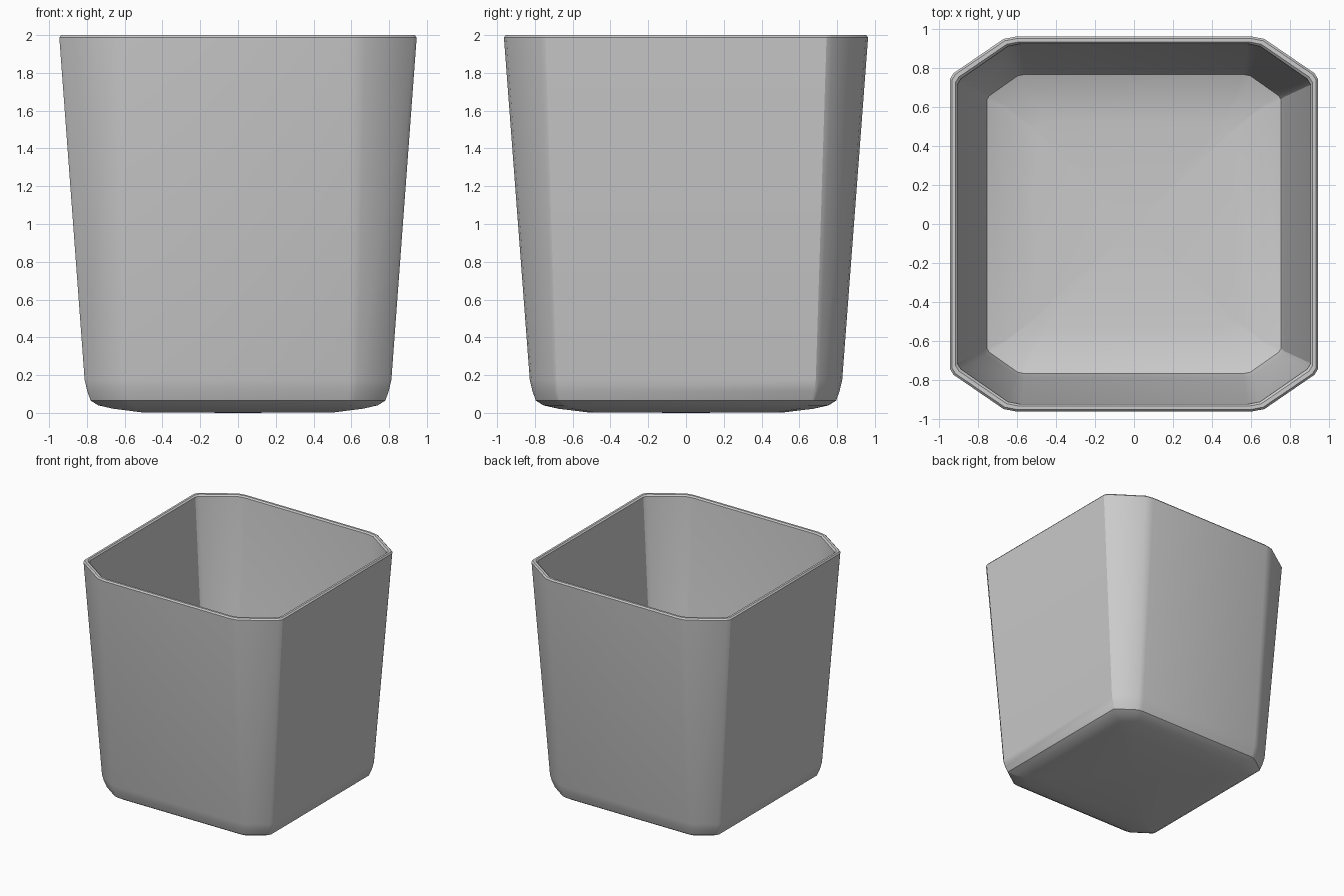
import bpy, bmesh, math

if "Cube" in bpy.data.objects:
    bpy.data.objects.remove(bpy.data.objects["Cube"])

# half width x, half depth y, height z, corner cut along x, corner cut along y
profile = [
    # outer underside, from the centre out
    (0.51, 0.52, 0.003, 0.06, 0.04),
    (0.66, 0.675, 0.022, 0.13, 0.08),
    (0.74, 0.755, 0.04, 0.18, 0.12),
    (0.78, 0.795, 0.065, 0.20, 0.13),
    # outer wall
    (0.798, 0.813, 0.115, 0.21, 0.135),
    (0.812, 0.827, 0.175, 0.22, 0.14),
    # rim
    (0.946, 0.964, 1.988, 0.345, 0.22),
    (0.936, 0.954, 2.0, 0.34, 0.215),
    (0.918, 0.936, 2.0, 0.33, 0.21),
    (0.908, 0.926, 1.988, 0.325, 0.21),
    # inner wall
    (0.774, 0.789, 0.18, 0.21, 0.135),
    (0.754, 0.769, 0.10, 0.195, 0.128),
    # inner floor
    (0.66, 0.675, 0.065, 0.13, 0.08),
    (0.51, 0.52, 0.043, 0.06, 0.04),
]


def ring(bm, x, y, z, cx, cy):
    # one softened corner, mirrored into the other three
    c = [(x, y - cy), (x - 0.055 * cx, y - 0.86 * cy),
         (x - 0.80 * cx, y - 0.06 * cy), (x - cx, y)]
    pts = (c + [(-a, b) for a, b in reversed(c)]
           + [(-a, -b) for a, b in c] + [(a, -b) for a, b in reversed(c)])
    return [bm.verts.new((a, b, z)) for a, b in pts]


# cup shell: rings joined into walls, closed by floor and underside
bm = bmesh.new()
rings = [ring(bm, *p) for p in profile]
for lo, hi in zip(rings, rings[1:]):
    n = len(lo)
    for i in range(n):
        j = (i + 1) % n
        bm.faces.new((lo[i], lo[j], hi[j], hi[i]))
for r, z in ((rings[0], 0.0), (rings[-1], 0.04)):
    centre = bm.verts.new((0, 0, z))
    for i in range(len(r)):
        bm.faces.new((r[i], r[(i + 1) % len(r)], centre))
bmesh.ops.recalc_face_normals(bm, faces=bm.faces)
mesh = bpy.data.meshes.new("planter_pot")
bm.to_mesh(mesh)
bm.free()

pot = bpy.data.objects.new("planter_pot", mesh)
bpy.context.collection.objects.link(pot)
bpy.context.view_layer.objects.active = pot
pot.select_set(True)
bpy.ops.object.shade_smooth_by_angle(angle=math.radians(30))
